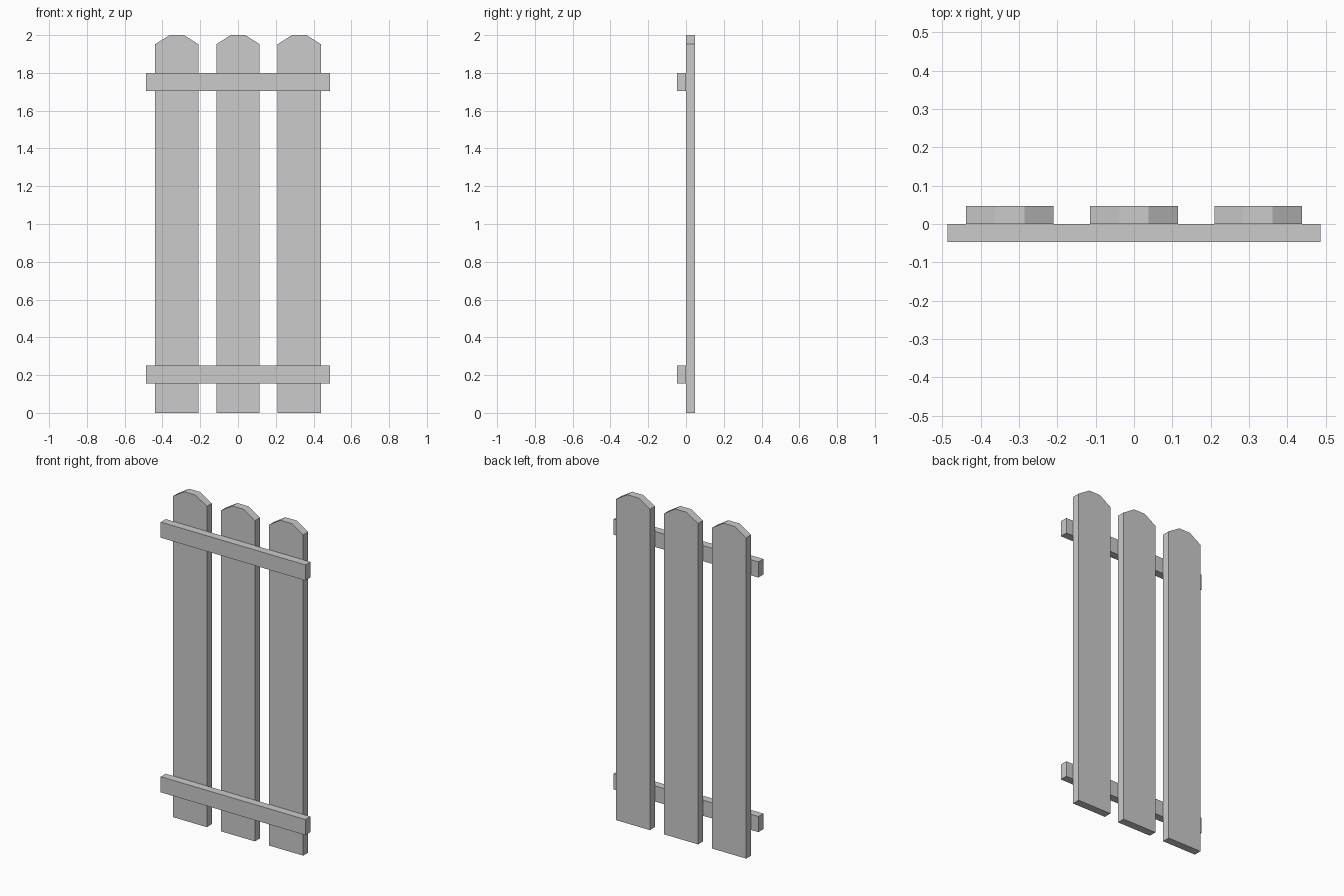
import bpy, bmesh

if "Cube" in bpy.data.objects:
    bpy.data.objects.remove(bpy.data.objects["Cube"])


def extrude_profile(name, points, y0, y1):
    """Flat prism: x/z outline extruded along y."""
    bm = bmesh.new()
    face = bm.faces.new([bm.verts.new((x, y0, z)) for x, z in points])
    out = bmesh.ops.extrude_face_region(bm, geom=[face])
    verts = [v for v in out["geom"] if isinstance(v, bmesh.types.BMVert)]
    bmesh.ops.translate(bm, verts=verts, vec=(0, y1 - y0, 0))
    bmesh.ops.recalc_face_normals(bm, faces=bm.faces)
    mesh = bpy.data.meshes.new(name)
    bm.to_mesh(mesh)
    bm.free()
    obj = bpy.data.objects.new(name, mesh)
    bpy.context.collection.objects.link(obj)
    return obj


THICK = 0.0475
HALF = 0.1145     # half plank width
TIP = 0.038       # half width of the flat plank tip

# Upright planks with chamfered tops
outline = [(-HALF, 0), (HALF, 0), (HALF, 1.952), (TIP, 2), (-TIP, 2), (-HALF, 1.952)]
for name, cx in (("left_plank", -0.324), ("middle_plank", 0), ("right_plank", 0.324)):
    extrude_profile(name, [(x + cx, z) for x, z in outline], 0, THICK)

# Horizontal rails across the front
for name, z0 in (("lower_rail", 0.156), ("upper_rail", 1.705)):
    z1 = z0 + 0.095
    extrude_profile(name, [(-0.487, z0), (0.487, z0), (0.487, z1), (-0.487, z1)], -THICK, 0)
